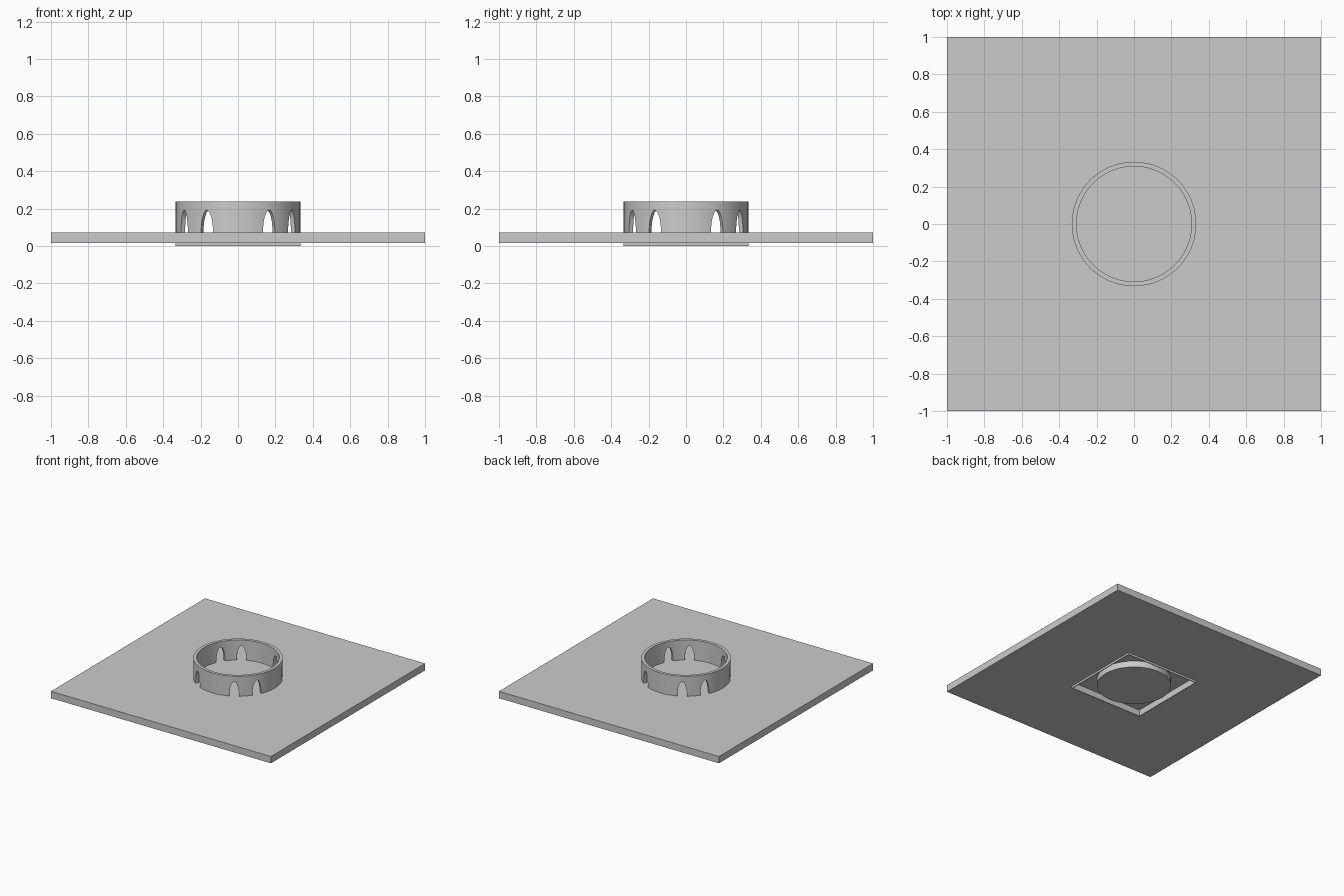
import bpy
import bmesh
from math import cos, sin, pi, radians
from mathutils import Matrix

cube = bpy.data.objects.get("Cube")
if cube:
    bpy.data.objects.remove(cube)

# One plain grey material
grey = bpy.data.materials.new("plain grey")
grey.use_nodes = True
tone = (0.6, 0.6, 0.6, 1)
grey.diffuse_color = tone
grey.node_tree.nodes["Principled BSDF"].inputs["Base Color"].default_value = tone

SIDES = 48
RING_OUT, RING_IN = 0.333, 0.308
SLAB_LOW, SLAB_TOP, RING_TOP = 0.017, 0.073, 0.237
CEILING = 0.052


def finish(name, bm):
    bmesh.ops.recalc_face_normals(bm, faces=bm.faces)
    mesh = bpy.data.meshes.new(name)
    bm.to_mesh(mesh)
    bm.free()
    mesh.materials.append(grey)
    obj = bpy.data.objects.new(name, mesh)
    bpy.context.collection.objects.link(obj)
    return obj


def box(name, half, low, high):
    bm = bmesh.new()
    place = Matrix.Translation((0, 0, (low + high) / 2)) @ Matrix.Diagonal((2 * half, 2 * half, high - low, 1))
    bmesh.ops.create_cube(bm, size=1, matrix=place)
    return finish(name, bm)


def cylinder(name, radius, low, high):
    bm = bmesh.new()
    bmesh.ops.create_cone(bm, cap_ends=True, segments=SIDES, radius1=radius, radius2=radius,
                          depth=high - low, matrix=Matrix.Translation((0, 0, (low + high) / 2)))
    return finish(name, bm)


def cut(obj, cutter):
    mod = obj.modifiers.new("cut", 'BOOLEAN')
    mod.operation = 'DIFFERENCE'
    mod.solver = 'EXACT'
    mod.object = cutter
    bpy.context.view_layer.objects.active = obj
    bpy.ops.object.modifier_apply(modifier="cut")
    bpy.data.objects.remove(cutter)


# Slab with a square recess below
slab = box("base_slab", 1, SLAB_LOW, SLAB_TOP)
cut(slab, box("recess_cutter", 0.327, -0.1, CEILING))

# Thin square skirt lining the recess
skirt = box("square_skirt", RING_OUT, 0, CEILING + 0.004)
cut(skirt, box("skirt_cutter", 0.327, -0.1, 0.1))

# Round boss inside the recess
boss = cylinder("round_boss", 0.28, 0, CEILING + 0.004)

# Ring wall
ring = cylinder("ring_wall", RING_OUT, SLAB_TOP - 0.01, RING_TOP)
cut(ring, cylinder("bore_cutter", RING_IN, 0, 0.4))

# Pairs of tall arches in each quarter of the ring
bm = bmesh.new()
for quarter in range(4):
    for angle in (30, 60):
        turn = Matrix.Rotation(radians(90 * quarter + angle), 4, 'Z')
        loop = [bm.verts.new(turn @ bm_co) for bm_co in
                (Matrix.Translation((0.25, 0.037 * cos(2 * pi * i / 24), 0.07 + 0.122 * sin(2 * pi * i / 24)))
                 .to_translation() for i in range(24))]
        face = bm.faces.new(loop)
        grown = bmesh.ops.extrude_face_region(bm, geom=[face])["geom"]
        bmesh.ops.translate(bm, vec=turn @ Matrix.Translation((0.15, 0, 0)).to_translation(),
                            verts=[v for v in grown if isinstance(v, bmesh.types.BMVert)])
cut(ring, finish("arch_cutter", bm))

# Smooth round walls, sharp rims
for obj in (ring, boss):
    bpy.ops.object.select_all(action='DESELECT')
    obj.select_set(True)
    bpy.context.view_layer.objects.active = obj
    bpy.ops.object.shade_smooth_by_angle(angle=radians(30))
